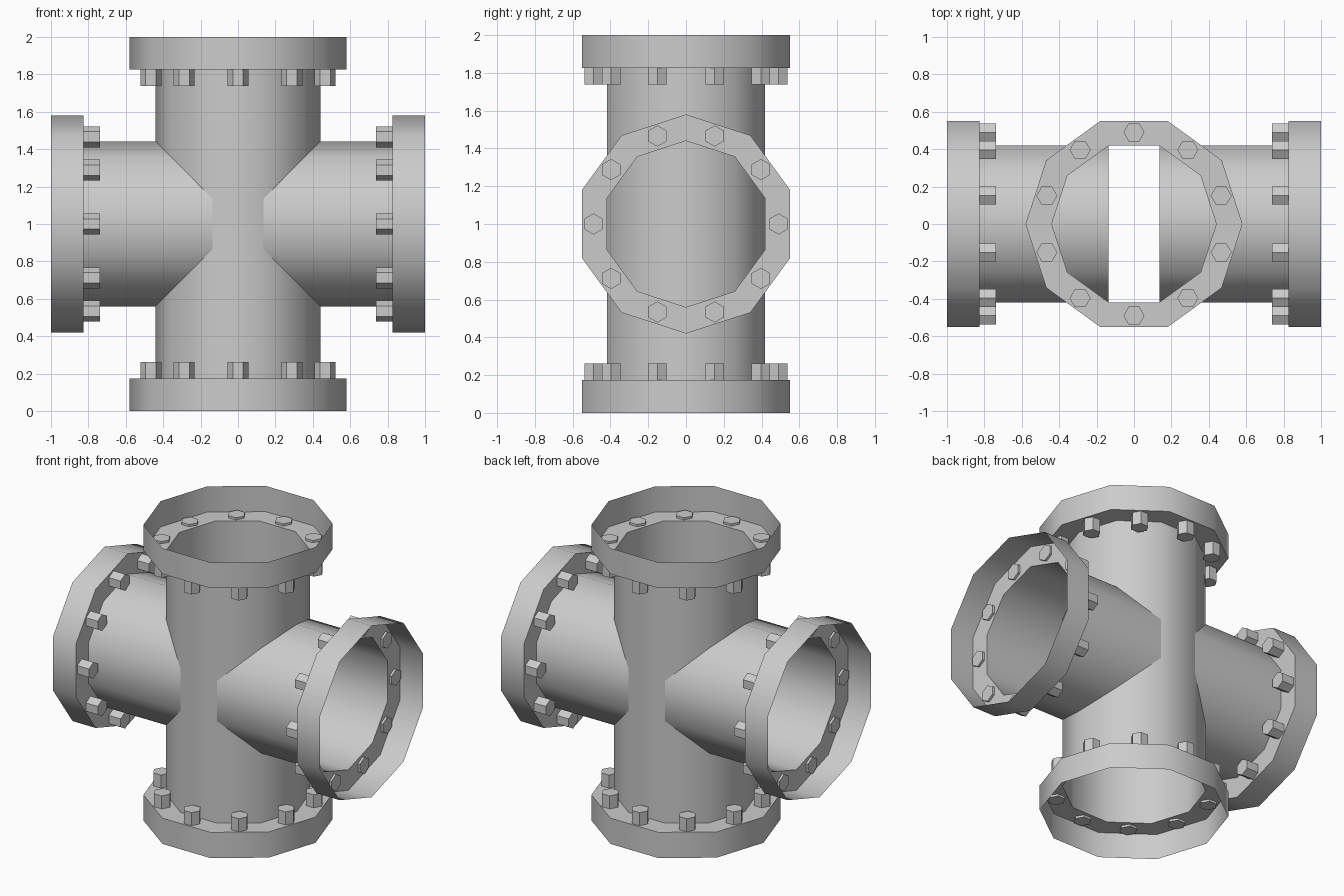
import bpy, bmesh
from math import cos, sin, pi, radians
from mathutils import Matrix

if "Cube" in bpy.data.objects:
    bpy.data.objects.remove(bpy.data.objects["Cube"])

SIDES = 10
PIPE_R, FLANGE_R, BOLT_CIRCLE = 0.44, 0.58, 0.49
SEAT = 0.826          # distance from centre to the flange plate
BOLT_R = 0.056


def place(bm, name, turn):
    """Turn the part about y and lift it to the middle of the fitting."""
    bm.transform(Matrix.Translation((0, 0, 1)) @ Matrix.Rotation(radians(turn), 4, 'Y'))
    mesh = bpy.data.meshes.new(name)
    bm.to_mesh(mesh)
    bm.free()
    obj = bpy.data.objects.new(name, mesh)
    bpy.context.collection.objects.link(obj)
    return obj


def shell(name, profile, turn):
    """Open ten-sided shell swept around z from (radius, height) points."""
    bm = bmesh.new()
    rings = [[bm.verts.new((r * cos(2 * pi * i / SIDES), r * sin(2 * pi * i / SIDES), z))
              for i in range(SIDES)] for r, z in profile]
    for a, b in zip(rings, rings[1:]):
        for i in range(SIDES):
            j = (i + 1) % SIDES
            bm.faces.new((a[i], a[j], b[j], b[i]))
    obj = place(bm, name, turn)
    bpy.ops.object.select_all(action='DESELECT')
    obj.select_set(True)
    bpy.context.view_layer.objects.active = obj
    bpy.ops.object.shade_smooth_by_angle(angle=radians(40))


def bolts(name, turn):
    """Ring of hex bolts passing just through the flange plate."""
    bm = bmesh.new()
    low, high = SEAT - 0.088, SEAT + 0.015
    for i in range(SIDES):
        a = 2 * pi * (i + 0.5) / SIDES
        spot = Matrix.Translation((BOLT_CIRCLE * cos(a), BOLT_CIRCLE * sin(a), (low + high) / 2))
        # first corner of each hexagon lies on the local x axis
        bmesh.ops.create_cone(bm, cap_ends=True, segments=6, radius1=BOLT_R, radius2=BOLT_R,
                              depth=high - low, matrix=spot @ Matrix.Rotation(pi / 2, 4, 'Z'))
    # make sure corners face along x whatever the primitive's start angle is
    if max(v.co.y for v in bm.verts) > BOLT_CIRCLE + BOLT_R * 0.95:
        for i in range(SIDES):
            a = 2 * pi * (i + 0.5) / SIDES
            c = (BOLT_CIRCLE * cos(a), BOLT_CIRCLE * sin(a), 0)
            bmesh.ops.rotate(bm, verts=list(bm.verts)[i * 12:(i + 1) * 12], cent=c,
                             matrix=Matrix.Rotation(pi / 6, 3, 'Z'))
    place(bm, name, turn)


# Upright pipe with a cup-shaped flange at both ends
arm = [(PIPE_R, SEAT), (FLANGE_R, SEAT), (FLANGE_R, 1.0)]
shell("upright_pipe", [(r, -z) for r, z in reversed(arm)] + arm, 0)

# Side pipes, stopping where their flats meet the upright pipe
inner = PIPE_R * sin(pi / SIDES)
for side, turn in (("right", 90), ("left", -90)):
    shell(side + "_pipe", [(PIPE_R, inner)] + arm, turn)

# Bolts for all four flanges
for side, turn in (("top", 0), ("right", 90), ("bottom", 180), ("left", -90)):
    bolts(side + "_bolts", turn)
